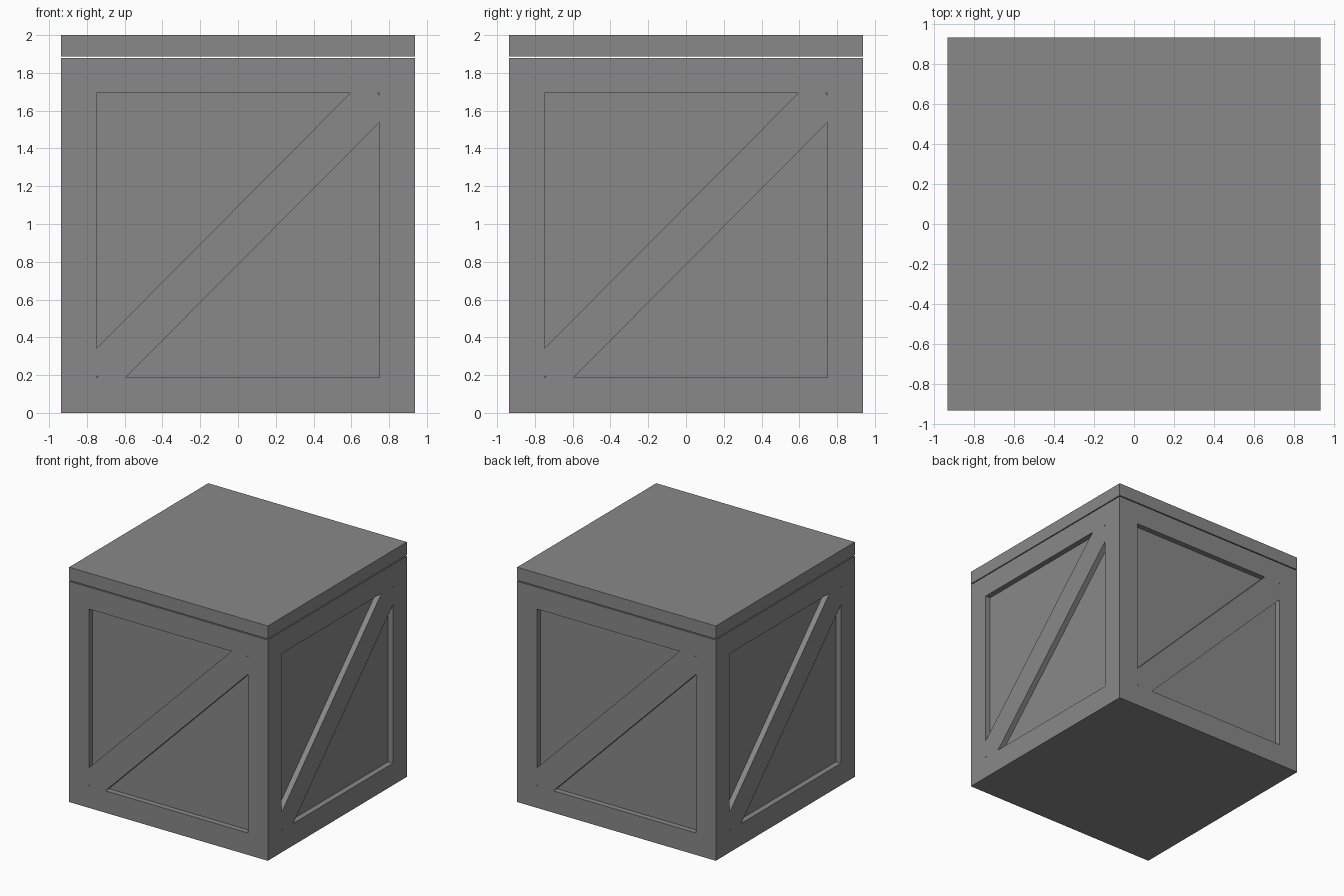
import bpy
import bmesh
from math import pi
from mathutils import Matrix, Vector

HALF = 0.936      # half width of the crate
BODY_TOP = 1.88
LID_BOTTOM = 1.888
RIM = 0.187       # frame board width
DEPTH = 0.047     # panel recess

cube = bpy.data.objects.get("Cube")
if cube:
    bpy.data.objects.remove(cube, do_unlink=True)

grey = bpy.data.materials.new("plain grey")
grey.use_nodes = True
colour = (0.25, 0.25, 0.25, 1)
grey.diffuse_color = colour
grey.node_tree.nodes["Principled BSDF"].inputs["Base Color"].default_value = colour


def finish(name, bm):
    bmesh.ops.recalc_face_normals(bm, faces=bm.faces)
    mesh = bpy.data.meshes.new(name)
    bm.to_mesh(mesh)
    bm.free()
    mesh.materials.append(grey)
    obj = bpy.data.objects.new(name, mesh)
    bpy.context.collection.objects.link(obj)
    return obj


def box(z0, z1):
    bm = bmesh.new()
    size = Matrix.Diagonal((2 * HALF, 2 * HALF, z1 - z0, 1))
    bmesh.ops.create_cube(bm, size=1, matrix=Matrix.Translation((0, 0, (z0 + z1) / 2)) @ size)
    bm.normal_update()
    return bm


# Body with a recessed panel on each side
bm = box(0, BODY_TOP)
sides = [f for f in bm.faces if abs(f.normal.z) < 0.5]
bmesh.ops.inset_individual(bm, faces=sides, thickness=RIM, use_even_offset=True)
panels = bmesh.ops.extrude_discrete_faces(bm, faces=sides)["faces"]
for panel in panels:
    panel.normal_update()
    bmesh.ops.translate(bm, verts=panel.verts, vec=panel.normal * -DEPTH)
finish("crate_body", bm)

# Floating lid
finish("lid", box(LID_BOTTOM, 2))

# Diagonal brace on each side, its ends fitted into the frame corners
edge, low, high = HALF - RIM, RIM, BODY_TOP - RIM
leg, tip = 0.155, 0.01
lower_end = [(-edge, low + leg), (-edge, low + tip), (-edge + tip, low), (-edge + leg, low)]
upper_end = [(-x, low + high - z) for x, z in lower_end]
for i, side in enumerate(("front", "left", "back", "right")):
    bm = bmesh.new()
    face = bm.faces.new([bm.verts.new((x, -HALF, z)) for x, z in lower_end + upper_end])
    extruded = bmesh.ops.extrude_face_region(bm, geom=[face], use_keep_orig=True)["geom"]
    verts = [v for v in extruded if isinstance(v, bmesh.types.BMVert)]
    bmesh.ops.translate(bm, verts=verts, vec=Vector((0, DEPTH, 0)))
    bmesh.ops.rotate(bm, verts=bm.verts, matrix=Matrix.Rotation(i * pi / 2, 3, "Z"))
    finish(side + "_brace", bm)
